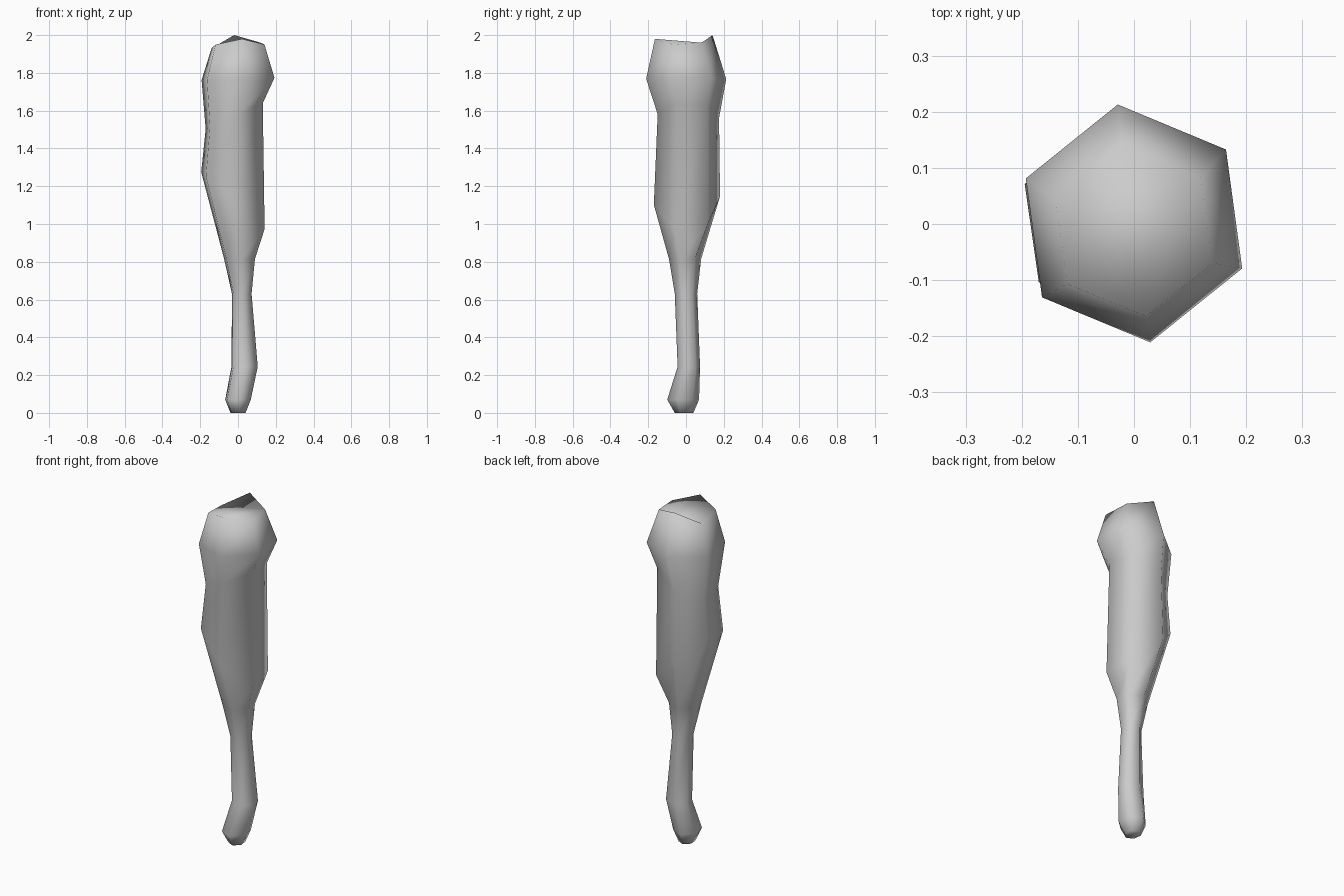
import bpy, bmesh
from math import cos, sin, radians

if "Cube" in bpy.data.objects:
    bpy.data.objects.remove(bpy.data.objects["Cube"])

SIDES = 6
START = radians(-22)

# Rings bottom to top: centre x, centre y, z, radius x, radius y, z slope along x
RINGS = [
    (0.00, -0.010, 0.00, 0.043, 0.050, 0.0),    # butt of the grip
    (0.00, -0.015, 0.07, 0.073, 0.085, 0.0),    # pommel
    (0.035, 0.015, 0.245, 0.075, 0.060, 0.0),   # grip
    (0.02, 0.000, 0.63, 0.056, 0.060, 0.0),     # neck
    (0.008, -0.005, 0.815, 0.088, 0.086, 0.0),  # shoulder
    (-0.027, 0.005, 1.10, 0.181, 0.177, -0.9),  # belly, slanted
    (-0.02, 0.0125, 1.58, 0.163, 0.164, 0.45),  # waist, slanted
    (0.00, 0.001, 1.768, 0.208, 0.214, 0.03),   # head
    (0.00, -0.012, 1.96, 0.151, 0.154, 0.0),    # crown
]
CROWN_LIFT = [-0.01, 0.0, 0.04, -0.03, -0.01, 0.02]  # uneven chopped top

bm = bmesh.new()
loops = []
for n, (cx, cy, z, rx, ry, slope) in enumerate(RINGS):
    loop = []
    for i in range(SIDES):
        a = START + radians(360 / SIDES) * i
        x, y = cx + rx * cos(a), cy + ry * sin(a)
        lift = CROWN_LIFT[i] if n == len(RINGS) - 1 else slope * x
        loop.append(bm.verts.new((x, y, z + lift)))
    loops.append(loop)

# Skin between neighbouring rings, then close both ends
for low, high in zip(loops, loops[1:]):
    for i in range(SIDES):
        j = (i + 1) % SIDES
        bm.faces.new((low[i], low[j], high[j], high[i]))
bm.faces.new(loops[0][::-1])
bm.faces.new(loops[-1])
for f in bm.faces:
    f.smooth = True
bmesh.ops.recalc_face_normals(bm, faces=bm.faces[:])

mesh = bpy.data.meshes.new("wooden_club")
bm.to_mesh(mesh)
bm.free()
club = bpy.data.objects.new("wooden_club", mesh)
bpy.context.collection.objects.link(club)
